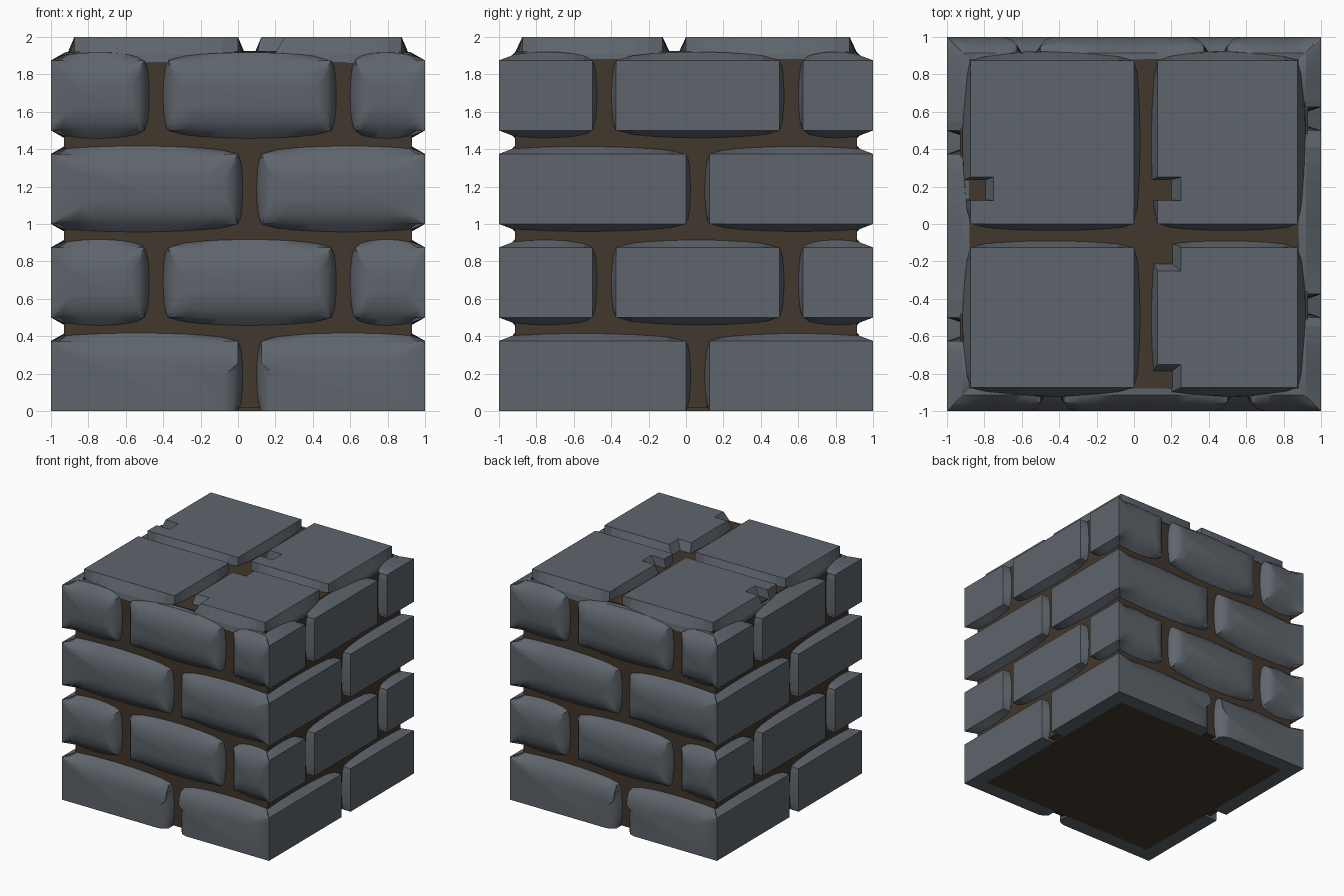
import bpy, bmesh, math
from mathutils import Matrix

if "Cube" in bpy.data.objects:
    bpy.data.objects.remove(bpy.data.objects["Cube"], do_unlink=True)


def material(name, rgb):
    m = bpy.data.materials.new(name)
    m.use_nodes = True
    m.diffuse_color = (*rgb, 1)
    m.node_tree.nodes["Principled BSDF"].inputs["Base Color"].default_value = (*rgb, 1)
    return m


STONE = material("slate grey stone", (0.112, 0.130, 0.150))
MORTAR = material("dark brown mortar", (0.054, 0.038, 0.025))


def add_object(name, bm, mat):
    bmesh.ops.recalc_face_normals(bm, faces=bm.faces)
    mesh = bpy.data.meshes.new(name)
    bm.to_mesh(mesh)
    bm.free()
    mesh.materials.append(mat)
    obj = bpy.data.objects.new(name, mesh)
    bpy.context.collection.objects.link(obj)
    return obj


def block(name, half_x, half_y, z0, z1, mat):
    bm = bmesh.new()
    size = Matrix.Diagonal((2 * half_x, 2 * half_y, z1 - z0, 1))
    bmesh.ops.create_cube(bm, size=1, matrix=Matrix.Translation((0, 0, (z0 + z1) / 2)) @ size)
    return add_object(name, bm, mat)


# Perimeter of the unit square as (u, v) steps
STEPS = 10
LINE = [i / STEPS for i in range(STEPS)]
PERIMETER = ([(t, 0) for t in LINE] + [(1, t) for t in LINE]
             + [(1 - t, 1) for t in LINE] + [(0, 1 - t) for t in LINE])


def swell(t, out, sharp_lo, sharp_hi):
    """Edge bow: skirts bulge in the middle, insets fade out at sharp ends."""
    if out:
        lo = 0.15 if sharp_lo else 0
        hi = 0.85 if sharp_hi else 1
        return math.sqrt(max(0, math.sin(math.pi * (lo + (hi - lo) * t))))
    k = 1
    if sharp_lo:
        k = min(k, t / 0.25)
    if sharp_hi:
        k = min(k, (1 - t) / 0.25)
    return k


def brick(name, rect, profile, place, end_scale=0.6, wall=True):
    """Stack of rings (depth, offset) over a rectangle, mitred at wall corners."""
    a0, a1, b0, b1 = rect
    left, right = wall and a0 == -1, wall and a1 == 1
    floor = wall and b0 == 0
    bm = bmesh.new()
    rings = []
    for depth, off in profile:
        ring = []
        for u, v in PERIMETER:
            side = off * end_scale * swell(v, off > 0, False, floor and off < 0)
            edge = off * swell(u, off > 0, left, right)
            lo_a = -depth if left else a0 - side
            hi_a = depth if right else a1 + side
            lo_b = b0 if floor else b0 - edge
            hi_b = b1 + edge
            ring.append(bm.verts.new(place(lo_a + (hi_a - lo_a) * u,
                                           lo_b + (hi_b - lo_b) * v, depth)))
        rings.append(ring)
    n = len(PERIMETER)
    for low, high in zip(rings, rings[1:]):
        for i in range(n):
            j = (i + 1) % n
            bm.faces.new((low[i], low[j], high[j], high[i]))
    bm.faces.new(rings[0])
    bm.faces.new(rings[-1])
    return add_object(name, bm, STONE)


def smooth(obj, angle):
    bpy.ops.object.select_all(action="DESELECT")
    obj.select_set(True)
    bpy.context.view_layer.objects.active = obj
    bpy.ops.object.shade_smooth_by_angle(angle=math.radians(angle))


# Mortar core, its underside and the bed below the top slabs
block("mortar_core", 0.93, 0.915, 0.015, 1.88, MORTAR)
block("mortar_underside", 0.87, 0.87, 0, 0.02, MORTAR)
block("mortar_top_bed", 0.88, 0.88, 1.87, 1.925, MORTAR)

# Walls: flat bricks on the sides, pillowed bricks on front and back
FLAT = [(0.87, 0.045), (0.92, 0.045), (1, 0)]
PILLOW = [(0.87, 0.045), (0.915, 0.042), (0.955, 0), (0.985, -0.045), (1, -0.12)]
HALVES = [(-1, 0), (0.125, 1)]
THIRDS = [(-1, -0.5), (-0.375, 0.5), (0.625, 1)]

for turn, wall_name in enumerate(["front", "left", "back", "right"]):
    c, s = [(1, 0), (0, 1), (-1, 0), (0, -1)][turn]

    def place(a, b, depth, c=c, s=s):
        return (c * a + s * depth, s * a - c * depth, b)

    pillowed = turn % 2 == 0
    for row in range(4):
        for a0, a1 in (THIRDS if row % 2 else HALVES):
            obj = brick(wall_name + "_brick", (a0, a1, row * 0.5, row * 0.5 + 0.375),
                        PILLOW if pillowed else FLAT, place)
            if pillowed:
                smooth(obj, 35)

# Top slabs
SLAB = [(1.86, 0.05), (1.91, 0.042), (2, 0)]
slabs = {}
for x0, x1 in [(-0.875, 0), (0.125, 0.875)]:
    for y0, y1 in [(-0.875, -0.125), (0, 0.875)]:
        slabs[x0 > 0, y0 >= 0] = brick("top_slab", (x0, x1, y0, y1), SLAB,
                                       lambda a, b, d: (a, b, d), 0.9, False)


def chip(slab, x0, x1, y0, y1, foot):
    """Cut a notch with sloping walls; foot is its narrower bottom rectangle."""
    bm = bmesh.new()
    loops = []
    for (p0, p1, q0, q1), z in ((foot, 1.8), ((x0, x1, y0, y1), 2.0), ((x0, x1, y0, y1), 2.1)):
        if z < 1.9:
            z = 1.915
        loops.append([bm.verts.new((x, y, z)) for x, y in
                      ((p0, q0), (p1, q0), (p1, q1), (p0, q1))])
    for low, high in zip(loops, loops[1:]):
        for i in range(4):
            j = (i + 1) % 4
            bm.faces.new((low[i], low[j], high[j], high[i]))
    bm.faces.new(loops[0])
    bm.faces.new(loops[-1])
    cutter = add_object("chip_cutter", bm, STONE)
    cutter.hide_render = True
    mod = slab.modifiers.new("chip", "BOOLEAN")
    mod.operation = "DIFFERENCE"
    mod.solver = "EXACT"
    mod.object = cutter
    bpy.context.view_layer.objects.active = slab
    bpy.ops.object.modifier_apply(modifier=mod.name)
    bpy.data.objects.remove(cutter, do_unlink=True)


# Chipped slab edges
chip(slabs[False, True], -0.95, -0.75, 0.125, 0.25, (-0.95, -0.8, 0.13, 0.235))
chip(slabs[True, True], 0.05, 0.25, 0.125, 0.25, (0.05, 0.195, 0.13, 0.235))
chip(slabs[True, False], 0.05, 0.25, -0.25, -0.05, (0.05, 0.2, -0.21, -0.05))
chip(slabs[True, False], 0.05, 0.25, -0.95, -0.75, (0.05, 0.2, -0.95, -0.79))
